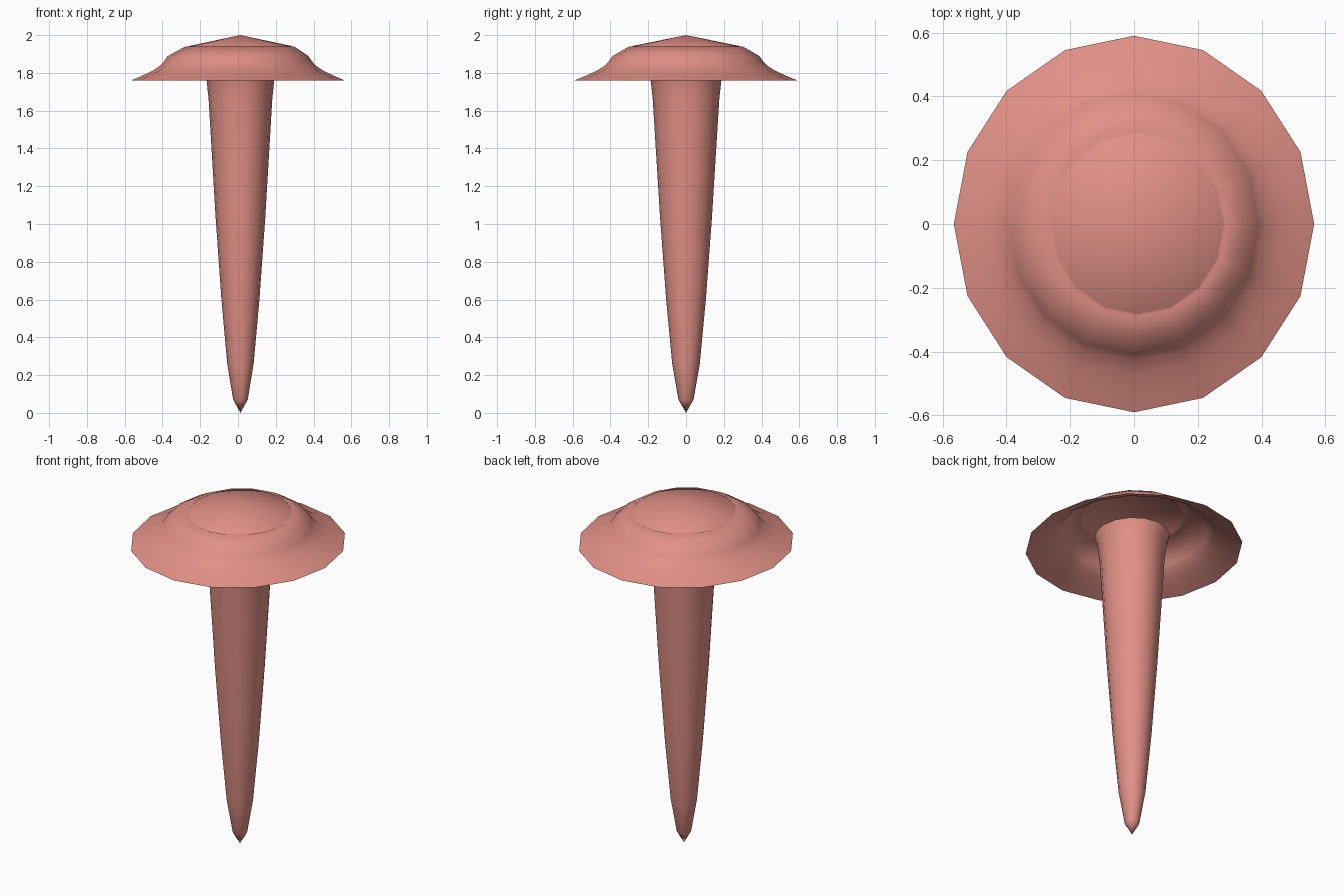
import bpy, bmesh, math

if "Cube" in bpy.data.objects:
    bpy.data.objects.remove(bpy.data.objects["Cube"])

mat = bpy.data.materials.new("pink")
mat.diffuse_color = (0.75, 0.28, 0.24, 1)
mat.use_nodes = True
mat.node_tree.nodes["Principled BSDF"].inputs["Base Color"].default_value = mat.diffuse_color
SIDES = 16


def lathe(name, profile, x_scale=0.957):
    """Spin (radius, height, x offset) rings; radius 0 makes a pole."""
    bm = bmesh.new()
    rings = []
    for r, z, cx in profile:
        n = SIDES if r > 0 else 1
        rings.append([bm.verts.new((cx + x_scale * r * math.cos(2 * math.pi * i / n),
                                    r * math.sin(2 * math.pi * i / n), z))
                      for i in range(n)])
    for a, b in zip(rings, rings[1:]):
        for i in range(SIDES):
            j = (i + 1) % SIDES
            corners = [a[i % len(a)], a[j % len(a)], b[j % len(b)], b[i % len(b)]]
            bm.faces.new(list(dict.fromkeys(corners)))
    for f in bm.faces:
        f.smooth = True
    me = bpy.data.meshes.new(name)
    bm.to_mesh(me)
    bm.free()
    me.materials.append(mat)
    ob = bpy.data.objects.new(name, me)
    bpy.context.collection.objects.link(ob)
    return ob


# Thin open domed head with a flared rim and a shallow groove round the cap
lathe("head", [(0.59, 1.76, 0), (0.53, 1.785, 0), (0.475, 1.81, 0),
               (0.43, 1.838, 0), (0.408, 1.862, 0), (0.39, 1.888, 0),
               (0.35, 1.912, 0.004), (0.30, 1.94, 0.01), (0.288, 1.936, 0.012),
               (0.28, 1.943, 0.012), (0, 2.0, 0.012)])

# Tapered shaft, pointed at the bottom and flared under the head
C = 0.013
lathe("shaft", [(0, 0, C), (0.04, 0.07, C), (0.073, 0.26, C), (0.105, 0.6, C),
                (0.137, 1.03, C), (0.16, 1.4, C), (0.176, 1.66, C),
                (0.188, 1.77, C), (0.205, 1.825, C)])
